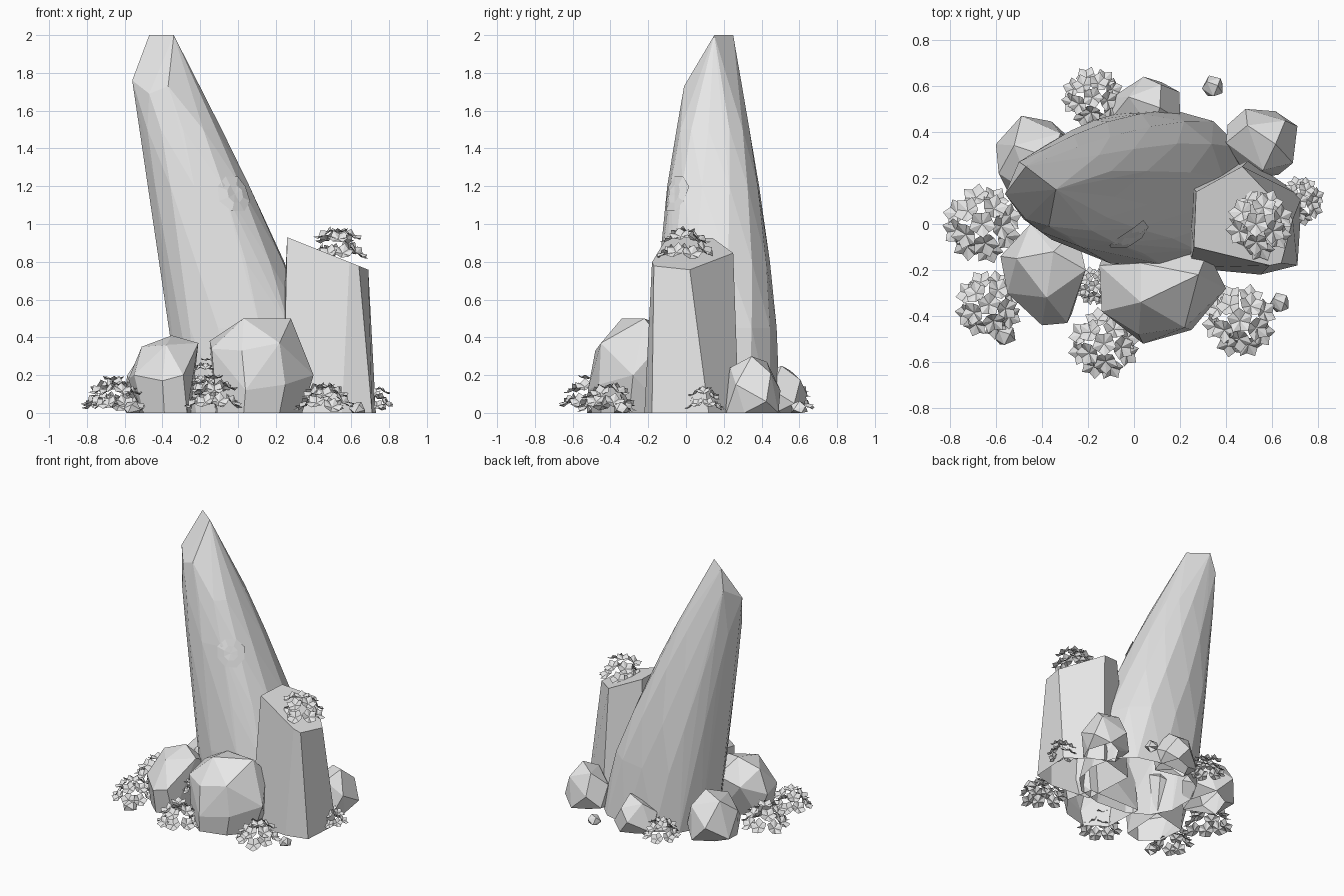
import bpy, bmesh, math, random
from mathutils import Vector
from mathutils.bvhtree import BVHTree

if "Cube" in bpy.data.objects:
    bpy.data.objects.remove(bpy.data.objects["Cube"], do_unlink=True)

stone = bpy.data.materials.new("pale_grey_stone")
stone.use_nodes = True
stone.diffuse_color = (0.8, 0.8, 0.8, 1)
stone.node_tree.nodes["Principled BSDF"].inputs["Base Color"].default_value = (0.8, 0.8, 0.8, 1)


def finish(name, bm):
    """Turn a bmesh into a flat shaded object."""
    mesh = bpy.data.meshes.new(name)
    bm.to_mesh(mesh)
    bm.free()
    mesh.materials.append(stone)
    obj = bpy.data.objects.new(name, mesh)
    bpy.context.collection.objects.link(obj)
    return obj


def hull(name, points, flatten=8):
    """Faceted stone wrapped around a few points, open where it meets the ground."""
    bm = bmesh.new()
    for p in points:
        bm.verts.new(p)
    result = bmesh.ops.convex_hull(bm, input=bm.verts)
    loose = [v for v in result["geom_interior"] if isinstance(v, bmesh.types.BMVert)]
    bmesh.ops.delete(bm, geom=loose, context="VERTS")
    bmesh.ops.recalc_face_normals(bm, faces=bm.faces)
    base = [f for f in bm.faces if max(v.co.z for v in f.verts) < 0.001]
    bmesh.ops.delete(bm, geom=base, context="FACES")
    bmesh.ops.dissolve_limit(bm, angle_limit=math.radians(flatten),
                             verts=bm.verts, edges=bm.edges)
    return finish(name, bm)


def boulder(name, x0, x1, y0, y1, height, count=16, seed=1):
    """Rounded boulder filling a box, with its lower part cut off by the ground."""
    rng = random.Random(seed)
    pts = []
    for i in range(count):
        z = 1 - 2 * (i + 0.5) / count
        a = i * math.pi * (3 - math.sqrt(5)) + rng.uniform(-0.2, 0.2)
        r = math.sqrt(1 - z * z)
        pts.append(Vector((r * math.cos(a), r * math.sin(a), z)))
    low = [min(p[k] for p in pts) for k in range(3)]
    high = [max(p[k] for p in pts) for k in range(3)]
    target = ((x0, x1), (y0, y1), (-0.5 * height, height))
    for p in pts:
        for k, (a, b) in enumerate(target):
            p[k] = a + (b - a) * (p[k] - low[k]) / (high[k] - low[k])
        p.z = max(p.z, 0)
    return hull(name, pts)


# leaning spire: height, x range, y range of each section
sections = [
    (0.00, -0.31, 0.50, -0.20, 0.50),
    (0.45, -0.36, 0.39, -0.18, 0.48),
    (0.80, -0.41, 0.25, -0.14, 0.445),
    (1.20, -0.47, 0.065, -0.10, 0.39),
    (1.50, -0.515, -0.085, -0.05, 0.34),
]
SIDES = 13


def bulge(t):
    return math.copysign(abs(t) ** 0.85, t)


# pointed tip with one slanted facet
points = [(-0.47, 0.25, 2), (-0.34, 0.15, 2), (-0.37, -0.01, 1.73),
          (-0.47, 0.02, 1.69), (-0.56, 0.13, 1.76), (-0.5, 0.27, 1.85)]
for level, (z, x0, x1, y0, y1) in enumerate(sections):
    for i in range(SIDES):
        a = math.tau * (i + 0.2 * level) / SIDES
        points.append(((x0 + x1) / 2 + (x1 - x0) / 2 * bulge(math.cos(a)),
                       (y0 + y1) / 2 + (y1 - y0) / 2 * bulge(math.sin(a)), z))
spire = hull("leaning_spire", points, flatten=2).data

# thin plate hugging the spire
tree = BVHTree.FromPolygons([v.co for v in spire.vertices],
                            [p.vertices[:] for p in spire.polygons])
out = Vector((0.61, -0.79, 0))
side = Vector((0.79, 0.61, 0))
patch = bmesh.new()


def on_spire(u, v):
    start = Vector((-0.04, -0.03, 1.16)) + side * u + Vector((0, 0, v)) + out
    hit = tree.ray_cast(start, -out)[0]
    return patch.verts.new((hit or start - out) + out * 0.009)


centre = on_spire(0, 0)
inner, outer = [[on_spire(0.1 * s * math.cos(a), 0.1 * s * math.sin(a))
                 for a in [math.tau * (i + 0.5) / 8 for i in range(8)]] for s in (0.5, 1)]
for i in range(8):
    j = (i + 1) % 8
    patch.faces.new((centre, inner[i], inner[j]))
    patch.faces.new((inner[i], outer[i], outer[j], inner[j]))
finish("spire_patch", patch)

# six-sided column with a sloping top
foot = [(0.24, -0.19), (0.55, -0.22), (0.71, -0.18), (0.73, 0.12), (0.5, 0.28), (0.22, 0.2)]
crown = [(0.26, -0.1), (0.59, -0.18), (0.64, -0.17), (0.69, 0.02), (0.47, 0.25), (0.27, 0.14)]
column = bmesh.new()
low = [column.verts.new((x, y, 0)) for x, y in foot]
high = [column.verts.new((x, y, 0.93 - 0.4 * (x - 0.26))) for x, y in crown]
for i in range(6):
    j = (i + 1) % 6
    column.faces.new((low[i], low[j], high[j], high[i]))
column.faces.new(high)
finish("stone_column", column)

# two large boulders in front
hull("front_boulder", [
    (-0.15, -0.18, 0.38), (-0.14, -0.38, 0.34), (0.03, -0.34, 0.5), (0.28, -0.22, 0.5),
    (0.03, -0.17, 0.48), (0.02, -0.48, 0.33), (0.22, -0.45, 0.37), (0.4, -0.28, 0.2),
    (0.32, -0.12, 0.38), (0.04, -0.52, 0.12), (0.25, -0.46, 0.15), (-0.11, -0.4, 0),
    (0.03, -0.5, 0), (0.22, -0.45, 0), (0.34, -0.3, 0), (0.3, -0.1, 0), (-0.12, -0.1, 0)])
hull("front_side_boulder", [
    (-0.51, -0.15, 0.35), (-0.35, -0.12, 0.41), (-0.21, -0.2, 0.37), (-0.45, 0, 0.25),
    (-0.25, -0.02, 0.28), (-0.58, -0.14, 0.18), (-0.55, -0.3, 0.2), (-0.4, -0.44, 0.17),
    (-0.29, -0.43, 0.2), (-0.38, -0.32, 0.36), (-0.52, -0.12, 0), (-0.5, -0.32, 0),
    (-0.39, -0.42, 0), (-0.27, -0.39, 0), (-0.25, -0.05, 0)])

# smaller boulders round the back
boulder("back_side_boulder", -0.6, -0.26, 0.1, 0.47, 0.33, seed=2)
boulder("back_boulder", -0.1, 0.2, 0.38, 0.64, 0.25, seed=5)
boulder("back_corner_boulder", 0.4, 0.71, 0.2, 0.5, 0.3, seed=4)

# pebbles
for i, (x, y, r) in enumerate([(0.34, 0.6, 0.045), (0.63, -0.34, 0.042), (-0.56, -0.48, 0.045)]):
    boulder(f"pebble_{i + 1}", x - r, x + r, y - r, y + r, 1.4 * r, count=11, seed=i)


def leaf_whorl(bm, pos, normal, radius, spin):
    """Cupped five-sided whorl of broad leaves with upturned tips."""
    turn = Vector((0, 0, 1)).rotation_difference(normal)
    hub = bm.verts.new(pos)
    rim = []
    for i in range(10):
        a = spin + math.tau * i / 10
        r, lift = (radius, 0.4) if i % 2 == 0 else (radius * 0.78, 0.1)
        local = Vector((r * math.cos(a), r * math.sin(a), radius * lift))
        rim.append(bm.verts.new(pos + turn @ local))
    for i in range(10):
        bm.faces.new((hub, rim[i], rim[(i + 1) % 10]))


def tuft(name, x, y, z, radius, height, seed):
    """Dome of leaf whorls facing outward, the lowest resting on its base."""
    rng = random.Random(seed)
    bm = bmesh.new()
    for count, tilt in ((8, 82), (5, 45), (1, 0)):
        t = math.radians(tilt)
        for i in range(count):
            a = math.tau * (i + rng.uniform(-0.15, 0.15)) / count + tilt
            spread = radius * 0.74 * math.sin(t)
            pos = Vector((x + spread * math.cos(a), y + spread * math.sin(a),
                          z + 0.015 + (height - 0.035) * math.cos(t) * rng.uniform(0.85, 1)
                          + rng.uniform(0, 0.03)))
            lean = math.sin(t) * 0.9
            normal = Vector((lean * math.cos(a), lean * math.sin(a), 1)).normalized()
            leaf_whorl(bm, pos, normal, radius * 0.38, rng.uniform(0, 6))
    for v in bm.verts:
        v.co.z = max(v.co.z, z)
    finish(name, bm)


# leafy tufts
tuft("side_tuft", -0.66, 0, 0, 0.16, 0.18, 1)
tuft("front_corner_tuft", -0.63, -0.35, 0, 0.14, 0.16, 2)
tuft("front_tuft", -0.13, -0.52, 0, 0.145, 0.18, 3)
tuft("crevice_tuft", -0.17, -0.27, 0.12, 0.08, 0.16, 4)
tuft("front_edge_tuft", 0.46, -0.42, 0, 0.15, 0.15, 5)
tuft("back_tuft", -0.18, 0.55, 0, 0.125, 0.15, 6)
tuft("column_side_tuft", 0.72, 0.1, 0, 0.1, 0.14, 7)
tuft("column_top_tuft", 0.53, 0, 0.8, 0.15, 0.18, 8)
